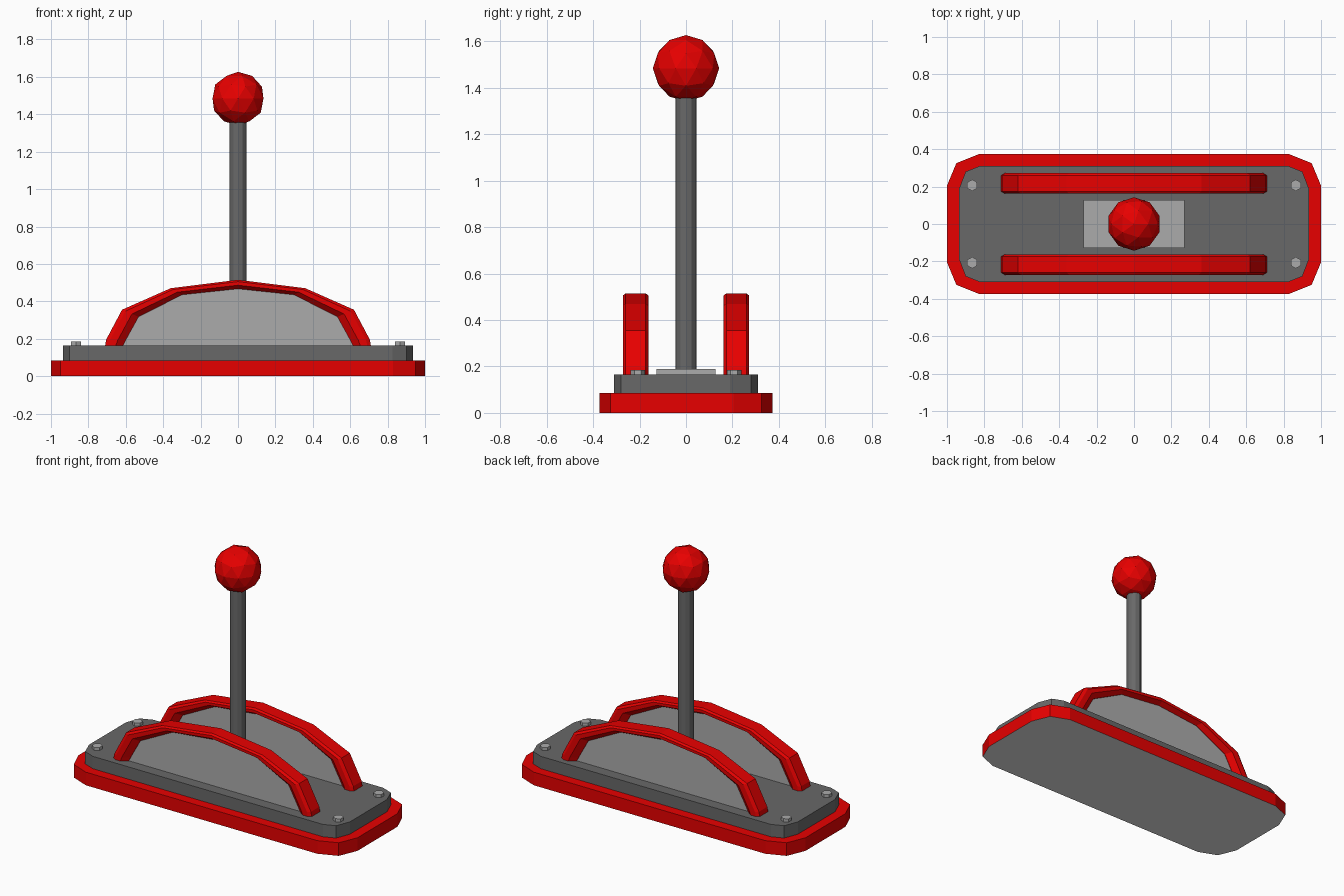
import bpy
import bmesh
from mathutils import Vector

if "Cube" in bpy.data.objects:
    bpy.data.objects.remove(bpy.data.objects["Cube"])


def material(name, rgb):
    mat = bpy.data.materials.new(name)
    mat.use_nodes = True
    mat.diffuse_color = (*rgb, 1)
    mat.node_tree.nodes["Principled BSDF"].inputs["Base Color"].default_value = (*rgb, 1)
    return mat


RED = material("red paint", (0.8, 0, 0))
DARK = material("dark grey metal", (0.14, 0.14, 0.14))
LIGHT = material("light grey metal", (0.41, 0.41, 0.41))
PALE = material("pale grey underside", (0.8, 0.8, 0.8))


def finish(bm, name, *mats):
    bmesh.ops.recalc_face_normals(bm, faces=bm.faces)
    mesh = bpy.data.meshes.new(name)
    bm.to_mesh(mesh)
    bm.free()
    for mat in mats:
        mesh.materials.append(mat)
    obj = bpy.data.objects.new(name, mesh)
    bpy.context.collection.objects.link(obj)
    return obj


def prism(name, outline, direction, *mats):
    bm = bmesh.new()
    face = bm.faces.new([bm.verts.new(p) for p in outline])
    moved = bmesh.ops.extrude_face_region(bm, geom=[face], use_keep_orig=True)["geom"]
    bmesh.ops.translate(bm, vec=direction,
                        verts=[v for v in moved if isinstance(v, bmesh.types.BMVert)])
    return finish(bm, name, *mats)


def slab(name, corner, z0, z1, *mats):
    """Plate whose outline mirrors one cut corner into all four."""
    back = corner[::-1]
    outline = [(x, y, z0) for x, y in corner]
    outline += [(-x, y, z0) for x, y in back]
    outline += [(-x, -y, z0) for x, y in corner]
    outline += [(x, -y, z0) for x, y in back]
    return prism(name, outline, (0, 0, z1 - z0), *mats)


def cylinder(name, sides, radius, x, y, z0, z1, mat):
    bm = bmesh.new()
    bmesh.ops.create_cone(bm, cap_ends=True, segments=sides, radius1=radius,
                          radius2=radius, depth=z1 - z0)
    bmesh.ops.translate(bm, verts=bm.verts, vec=(x, y, (z0 + z1) / 2))
    return finish(bm, name, mat)


# Stepped base, with a pale underside
base = slab("base", [(1, 0.205), (0.95, 0.325), (0.83, 0.373)], 0, 0.085, RED, PALE)
for poly in base.data.polygons:
    poly.material_index = int(poly.normal.z < -0.9)
slab("top_plate", [(0.935, 0.19), (0.9, 0.28), (0.825, 0.31)], 0.085, 0.165, DARK)
slab("lever_plate", [(0.27, 0.127)], 0.165, 0.19, LIGHT)

# Corner bolts
for x in (-0.865, 0.865):
    for y in (-0.207, 0.207):
        cylinder("bolt", 6, 0.031, x, y, 0.16, 0.185, LIGHT)

# Lever and knob
cylinder("lever", 12, 0.046, 0, 0, 0.185, 1.4, DARK)
bm = bmesh.new()
bmesh.ops.create_icosphere(bm, subdivisions=2, radius=0.143)
bmesh.ops.translate(bm, verts=bm.verts, vec=(0, 0, 1.484))
finish(bm, "knob", RED)

# Guard arches: half profiles from foot to crown
OUTER = [(0.71, 0.165), (0.705, 0.195), (0.62, 0.355), (0.36, 0.47), (0, 0.515)]
INNER = [(0.615, 0.165), (0.602, 0.19), (0.532, 0.317), (0.3, 0.435), (0, 0.467)]
# Section: fraction from outer to inner, and half width
SECTION = [(0, 0.043), (0.2, 0.055), (0.6, 0.055), (1, 0.025)]


def whole(half):
    return [Vector((x, 0, z)) for x, z in half + [(-x, z) for x, z in half[-2::-1]]]


def arch(name, y):
    ring = SECTION + [(t, -w) for t, w in SECTION[::-1]]
    bm = bmesh.new()
    loops = [[bm.verts.new(a.lerp(b, t) + Vector((0, y + w, 0))) for t, w in ring]
             for a, b in zip(whole(OUTER), whole(INNER))]
    for a, b in zip(loops, loops[1:]):
        for i in range(len(ring)):
            j = (i + 1) % len(ring)
            bm.faces.new((a[i], a[j], b[j], b[i]))
    bm.faces.new(loops[0])
    bm.faces.new(loops[-1])
    finish(bm, name, RED)


for side, y in (("front", -0.217), ("back", 0.217)):
    arch(side + "_guard_arch", y)
    fill = [a.lerp(b, 0.9) + Vector((0, y - 0.022, 0))
            for a, b in zip(whole(OUTER), whole(INNER))]
    prism(side + "_guard_panel", fill, (0, 0.044, 0), LIGHT)
